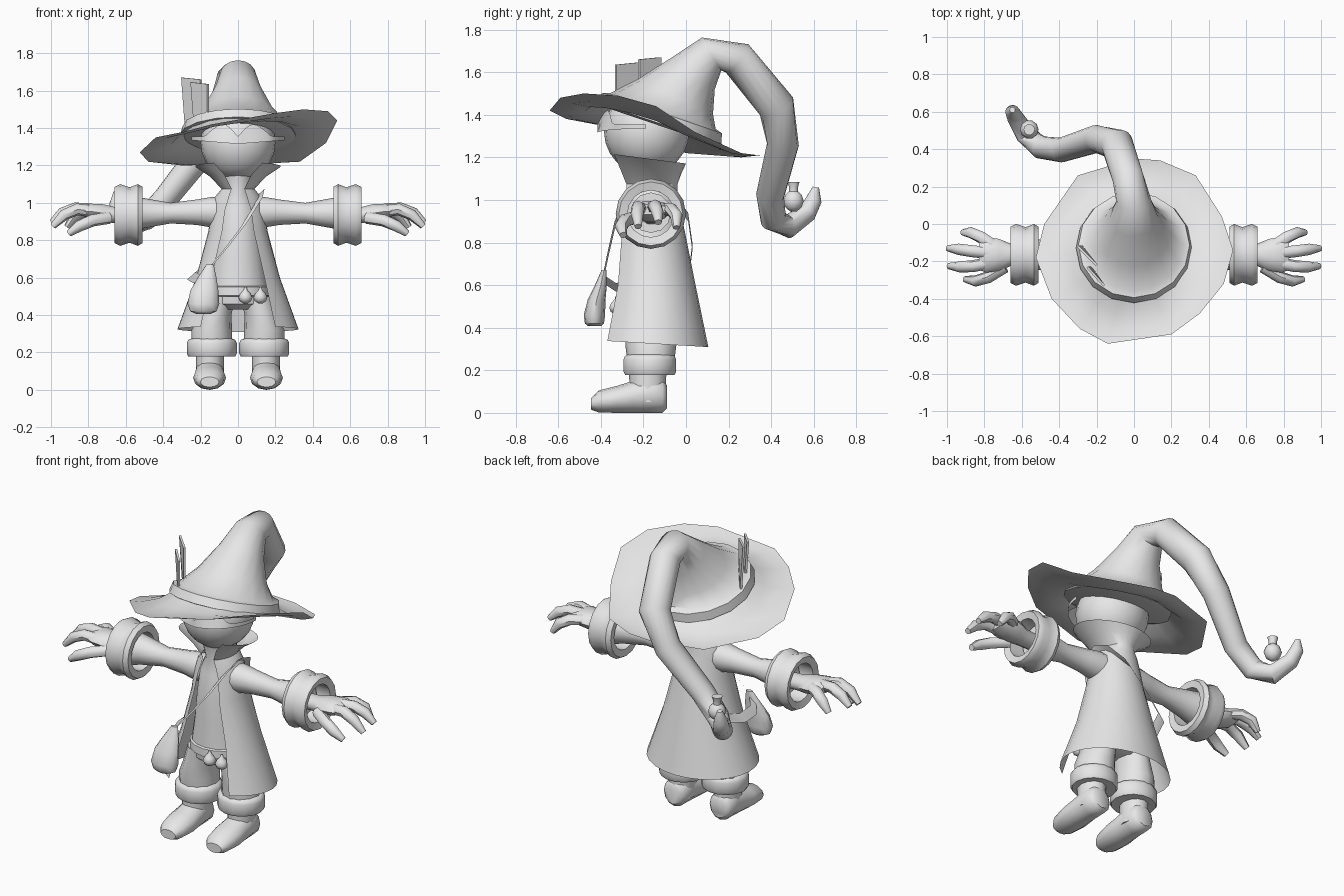
import bpy, bmesh, math
from mathutils import Vector as V

grey = bpy.data.materials.new("plain grey")
grey.diffuse_color = (0.8, 0.8, 0.8, 1)
X, Y, Z = V((1, 0, 0)), V((0, 1, 0)), V((0, 0, 1))


def finish(name, bm, fix=True):
    if fix:
        bmesh.ops.recalc_face_normals(bm, faces=bm.faces)
    me = bpy.data.meshes.new(name)
    bm.to_mesh(me)
    bm.free()
    me.materials.append(grey)
    ob = bpy.data.objects.new(name, me)
    bpy.context.collection.objects.link(ob)
    return ob


def grid(name, rows, wrap=False, caps=False, loop=False):
    """Skin rows of points; wrap joins row ends, loop joins last row to first."""
    bm = bmesh.new()
    vs = [[bm.verts.new(p) for p in row] for row in rows]
    n = len(rows[0])
    pairs = list(zip(vs, vs[1:])) + ([(vs[-1], vs[0])] if loop else [])
    for a, b in pairs:
        for i in range(n if wrap else n - 1):
            j = (i + 1) % n
            bm.faces.new((a[i], a[j], b[j], b[i]))
    if caps:
        bm.faces.new(vs[0][::-1])
        bm.faces.new(vs[-1])
    return finish(name, bm)


def loft(name, rings, normal=None, ref=X, sides=12, side=1, caps=True, loop=False):
    """Ellipse rings (x, y, z, a, b) skinned together; the normal follows the path if not given."""
    cs = [V(r[:3]) for r in rings]
    rows = []
    for i, r in enumerate(rings):
        t = normal or cs[min(i + 1, len(cs) - 1)] - cs[max(i - 1, 0)]
        if len(r) > 5:
            t = r[5]
        t = t.normalized()
        u = (ref - t * ref.dot(t)).normalized()
        v = t.cross(u)
        row = []
        for k in range(sides):
            w = math.tau * k / sides
            p = cs[i] + u * r[3] * math.cos(w) + v * r[4] * math.sin(w)
            row.append((p.x * side, p.y, p.z))
        rows.append(row)
    return grid(name, rows, True, caps and not loop, loop)


# hat: band, cone and drooping tail in one skin
tilt = V((0, 0.32, 0.947))
base = V((0, -0.125, 1.37))
hat = []
for h, r in ((-0.02, 0.27), (-0.01, 0.31), (0.04, 0.297), (0.05, 0.262)):
    hat.append((*(base + tilt * h), r, r, tilt))
hat += [(0, -0.05, 1.485, 0.195, 0.195, V((0, 0.42, 0.9))),
        (0, 0.035, 1.595, 0.13, 0.125, V((0, 0.6, 0.8))),
        (0, 0.12, 1.685, 0.095, 0.09, V((0, 0.85, 0.5)))]
for x, y, z, r in ((-0.03, 0.24, 1.665, 0.085), (-0.09, 0.425, 1.44, 0.088),
                   (-0.2, 0.455, 1.26, 0.075), (-0.39, 0.395, 1.02, 0.066),
                   (-0.5, 0.41, 0.91, 0.062), (-0.58, 0.48, 0.875, 0.055),
                   (-0.635, 0.57, 0.94, 0.045), (-0.65, 0.6, 1.0, 0.038), (-0.65, 0.61, 1.06, 0.015)):
    hat.append((x, y, z, r, r))
loft("hat_crown", hat, sides=16, caps=True)

# wavy brim, from the band out to an uneven rim
rim = [(.53, -.14, 1.44), (.47, .04, 1.32), (.33, .26, 1.22), (.14, .34, 1.21), (0, .35, 1.21),
       (-.3, .26, 1.2), (-.48, 0, 1.22), (-.525, -.18, 1.27), (-.44, -.4, 1.35), (-.29, -.56, 1.38),
       (-.14, -.64, 1.42), (.2, -.59, 1.48), (.35, -.48, 1.5), (.48, -.32, 1.49)]
rows = []
for t in (0, 0.35, 0.75, 1):
    row = []
    for p in rim:
        d = V((p[0], p[1] - base.y, 0)).normalized() * 0.27
        a = base + d + Z * (-0.34 * d.y)
        row.append(a.lerp(V(p), t) - Z * 0.03 * math.sin(math.pi * t))
    rows.append(row)
grid("hat_brim", rows, True)

# two upright feather plates tucked in the band
for name, (x0, y0, x1, y1, top) in {"feather_back": (-.3, -.12, -.2, -.22, 1.67),
                                    "feather_front": (-.25, -.23, -.16, -.33, 1.645)}.items():
    n = V((y1 - y0, x0 - x1, 0)).normalized() * 0.006
    box = [[V((x0 * .8 + x1 * .2, y0, 1.4)), V((x1, y1, 1.4))], [V((x0, y0, top)), V((x1, y1, top - .01))]]
    grid(name, [[r[0] - n, r[1] - n, r[1] + n, r[0] + n] for r in box], True, True)

# bobble at the end of the tail
loft("tail_bobble", [(-.56, .505, z, r, r) for z, r in ((.945, .015), (.965, .04), (.995, .05), (1.025, .04),
     (1.04, .022), (1.06, .022), (1.085, .03))], Z, sides=10)

# head
bm = bmesh.new()
bmesh.ops.create_uvsphere(bm, u_segments=20, v_segments=12, radius=0.2)
bmesh.ops.translate(bm, verts=bm.verts, vec=(0, -0.185, 1.32))
finish("head", bm)

# eye mask: wrapped strip with two domed eyepieces
low, high = [], []
for k in range(33):
    w = math.radians(-88 + 176 * k / 32)
    x, y = 0.25 * math.sin(w), -0.18 - 0.235 * math.cos(w)
    dome = max(0, math.sin(math.pi * abs(x) / 0.18)) if abs(x) < 0.18 else 0
    low.append((x, y, 1.315 + 0.02 * abs(math.sin(w))))
    high.append((x * (1 - .1 * dome), y + 0.03 * dome, 1.355 + 0.065 * dome))
grid("eye_mask", [low, high])

# coat with raised collar, open down the front: z, y centre, rx, ry, opening angle, slope
coat = []
for z, cy, rx, ry, gap, slope in ((1.195, -.185, .23, .185, .6, -.13), (1.14, -.175, .15, .155, .5, -.08),
                                  (1.075, -.165, .088, .125, .4, 0), (1.03, -.165, .125, .125, .4, 0),
                                  (.96, -.165, .145, .135, .5, 0), (.85, -.165, .158, .16, .56, 0),
                                  (.6, -.16, .225, .205, .68, 0), (.325, -.16, .325, .265, .66, -.06)):
    row = []
    for k in range(21):
        w = gap + (math.tau - 2 * gap) * k / 20
        dy = -ry * math.cos(w)
        row.append((rx * math.sin(w), cy + dy, z + slope * dy))
    coat.append(row)
grid("coat", coat)

# tunic body, belt and hips
loft("tunic", [(0, -.165, z, a, b) for z, a, b in ((.53, .165, .15), (.7, .14, .14), (.85, .125, .135),
     (.98, .11, .115), (1.06, .07, .1), (1.16, .09, .12))], Z, sides=16)
loft("belt", [(0, -.165, z, a, b) for z, a, b in ((.5, .16, .15), (.505, .172, .162), (.55, .172, .16),
     (.555, .16, .15))], Z, sides=16)
loft("hips", [(0, -.165, z, a, b) for z, a, b in ((.43, .1, .09), (.46, .165, .13), (.53, .16, .14))], Z, sides=16)

# droplet charms on the belt
for i, x in enumerate((.04, .12)):
    loft(f"charm_{i}", [(x, -.325, z, r, r) for z, r in ((.463, .012), (.475, .03), (.495, .037), (.515, .028),
         (.535, .01), (.55, .006))], Z, sides=10)

# paired limbs
for tag, s in (("right", -1), ("left", 1)):
    loft(tag + "_sleeve", [(x, -.165, z, r, r) for x, z, r in ((.06, .95, .085), (.15, .95, .08), (.22, .95, .068),
         (.36, .945, .055), (.5, .945, .08), (.57, .94, .095))], X, Y, side=s)
    loft(tag + "_sleeve_cuff", [(x, -.165, .935, r, r) for x, r in ((.51, .15), (.535, .165), (.58, .148),
         (.63, .165), (.66, .15), (.65, .11), (.515, .11))], X, Y, 16, s, loop=True)
    loft(tag + "_palm", [(x, -.165, z, a, b) for x, z, a, b in ((.55, .93, .05, .045), (.66, .935, .06, .045),
         (.72, .945, .085, .05), (.79, .955, .095, .043), (.83, .955, .08, .025))], X, Y, 10, s)
    digits = {"thumb": ((.69, -.23, .92), (.78, -.285, .905), (.85, -.305, .875), (.905, -.295, .835)),
              "index": ((.78, -.21, .955), (.86, -.225, .965), (.93, -.23, .935), (.99, -.225, .875)),
              "middle": ((.78, -.155, .965), (.87, -.145, .97), (.94, -.135, .945), (.995, -.13, .895)),
              "little": ((.76, -.11, .955), (.82, -.07, .955), (.875, -.045, .925), (.915, -.045, .87))}
    for dname, pts in digits.items():
        loft(f"{tag}_{dname}", [(*p, r, r) for p, r in zip(pts, (.032, .032, .03, .017))], None, Y, 8, s)
    # trouser leg, rolled cuff, boot
    loft(tag + "_trouser", [(x, -.165, z, a, b) for x, z, a, b in ((.1, .5, .085, .12), (.125, .4, .09, .12),
         (.14, .32, .108, .12), (.14, .24, .11, .11))], Z, side=s)
    loft(tag + "_trouser_cuff", [(.14, -.17, z, a, a * .95) for z, a in ((.18, .08), (.178, .125), (.195, .134),
         (.25, .134), (.268, .125), (.275, .108))], Z, sides=14, side=s)
    loft(tag + "_boot_shaft", [(.15, -.18, z, .075, b) for z, b in ((.05, .085), (.13, .085), (.22, .09))], Z, side=s)
    loft(tag + "_boot_foot", [(.152, y, (lo + hi) / 2, a, (hi - lo) / 2) for y, lo, hi, a in (
         (-.445, .015, .07, .05), (-.41, .002, .105, .075), (-.32, 0, .128, .088), (-.25, 0, .15, .082),
         (-.17, 0, .18, .078), (-.11, 0, .16, .072), (-.09, .02, .13, .05))], Y, side=s)

# shoulder bag and its strap
loft("bag", [(x, y, z, a, b) for x, y, z, a, b in ((-.15, -.385, .67, .02, .012), (-.165, -.4, .6, .05, .028),
     (-.18, -.42, .53, .075, .042), (-.185, -.43, .46, .085, .05), (-.185, -.43, .42, .07, .045),
     (-.185, -.43, .407, .04, .03))], Z)
path = [(.12, -.17, 1.055), (.11, -.28, 1.01), (.03, -.335, .88), (-.07, -.365, .75), (-.17, -.39, .63),
        (-.215, -.33, .59), (-.25, -.18, .61), (-.18, .015, .66), (-.06, .03, .78), (.05, .01, .92), (.11, -.07, 1.02)]
wid = V((.022, 0, .02))
grid("bag_strap", [[V(p) - wid, V(p) + wid] for p in path], loop=True)

# smooth shading with kept edges
bpy.ops.object.select_all(action='SELECT')
bpy.context.view_layer.objects.active = bpy.context.scene.objects["head"]
bpy.ops.object.shade_smooth_by_angle(angle=math.radians(45))
